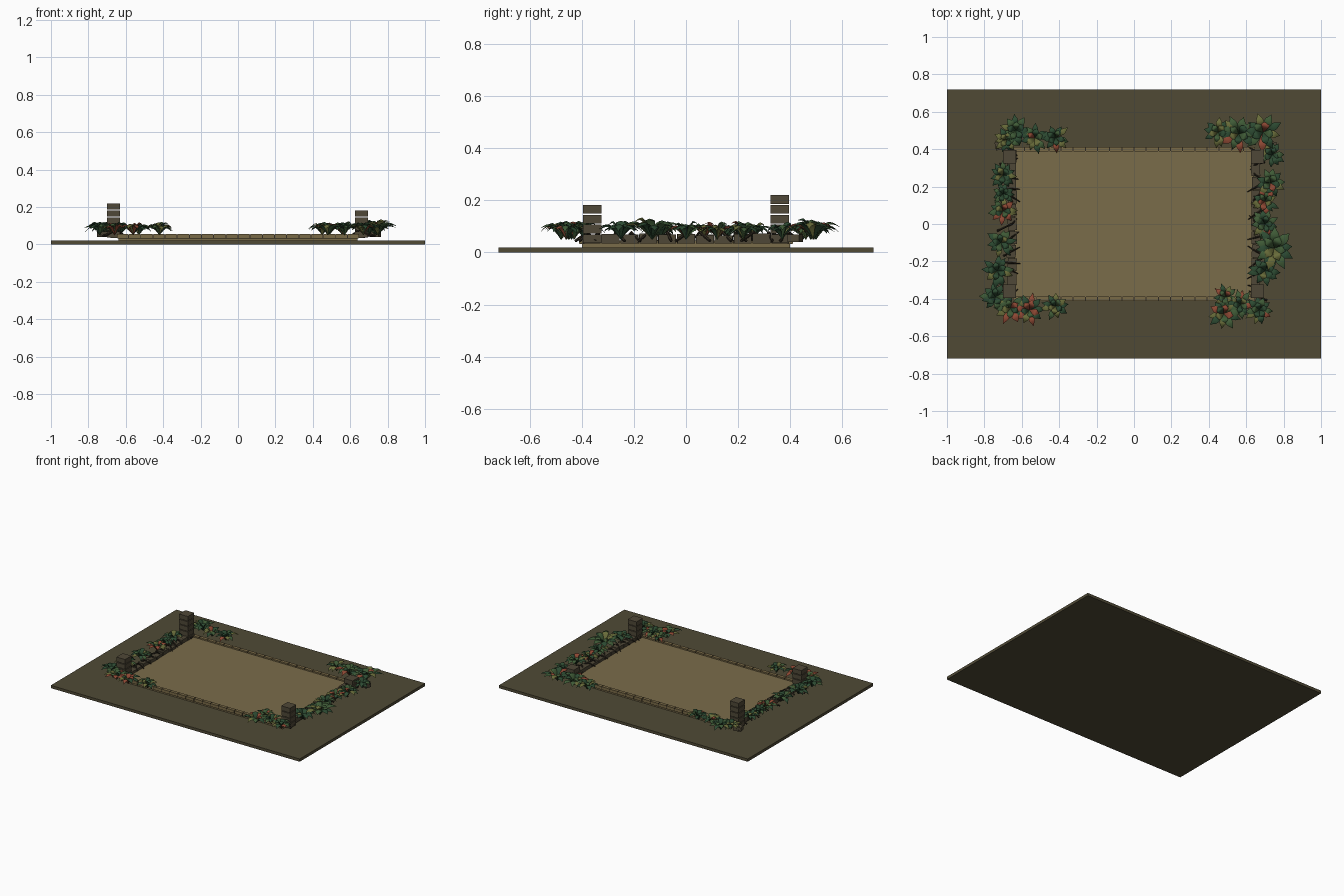
import bpy, bmesh, math, random
from mathutils import Vector, Matrix

if "Cube" in bpy.data.objects:
    bpy.data.objects.remove(bpy.data.objects["Cube"])

random.seed(7)


def material(name, rgb):
    m = bpy.data.materials.new(name)
    m.diffuse_color = (*rgb, 1)
    m.use_nodes = True
    m.node_tree.nodes["Principled BSDF"].inputs["Base Color"].default_value = m.diffuse_color
    return m


EARTH = material("dark earth", (0.080, 0.068, 0.036))
SAND = material("sandy floor", (0.195, 0.150, 0.068))
CURB = material("curb tan", (0.190, 0.142, 0.062))
STONE = material("old stone", (0.078, 0.064, 0.038))
WOOD = material("dark root", (0.030, 0.023, 0.014))
LEAVES = [material("deep green", (0.026, 0.070, 0.032)),
          material("leaf green", (0.050, 0.105, 0.038)),
          material("olive green", (0.140, 0.150, 0.042)),
          material("rust red", (0.270, 0.065, 0.034))]


def finish(name, bm, mats):
    me = bpy.data.meshes.new(name)
    bm.to_mesh(me)
    bm.free()
    for m in mats:
        me.materials.append(m)
    ob = bpy.data.objects.new(name, me)
    bpy.context.collection.objects.link(ob)
    return ob


def add_box(bm, centre, size, turn=0.0):
    mat = (Matrix.Translation(centre) @ Matrix.Rotation(turn, 4, 'Z')
           @ Matrix.Diagonal((*size, 1)))
    bmesh.ops.create_cube(bm, size=1, matrix=mat)


def add_rod(bm, a, b, r1, r2):
    a, b = Vector(a), Vector(b)
    d = b - a
    mat = Matrix.Translation((a + b) / 2) @ d.to_track_quat('Z', 'Y').to_matrix().to_4x4()
    bmesh.ops.create_cone(bm, cap_ends=True, segments=5, radius1=r1, radius2=r2,
                          depth=d.length, matrix=mat)


def add_leaf(bm, root, angle, length, width, rise, droop, mat_id):
    """Pointed arching blade, creased along its midrib."""
    out = Vector((math.cos(angle), math.sin(angle), 0))
    side = Vector((-out.y, out.x, 0))
    steps = 7
    rows = []
    for i in range(steps + 1):
        t = i / steps
        z = rise * math.sin(min(t / 0.62, 1) * math.pi / 2)
        z -= droop * max(t - 0.5, 0) ** 2 * 4
        p = Vector(root) + out * length * t + Vector((0, 0, z))
        w = width * 0.5 * (0.10 + 0.90 * math.sin(math.pi * t ** 1.35)) * (1 - t ** 6)
        edge = Vector((0, 0, -w * 0.35))
        rows.append([bm.verts.new(q) for q in
                     (p - side * w + edge, p, p + side * w + edge)])
    for a, b in zip(rows, rows[1:]):
        for k in (0, 1):
            f = bm.faces.new((a[k], b[k], b[k + 1], a[k + 1]))
            f.material_index = mat_id
            f.smooth = True


# Ground slab and raised court floor
bm = bmesh.new()
add_box(bm, (0, 0, 0.01), (2, 1.44, 0.02))
finish("ground_slab", bm, [EARTH])
bm = bmesh.new()
add_box(bm, (0, 0, 0.033), (1.28, 0.80, 0.026))
finish("court_floor", bm, [SAND])

# Curb tiles with narrow dark joints along the front and back
bm = bmesh.new()
joints = bmesh.new()
count, pitch = 20, 0.065
for sy in (-1, 1):
    for i in range(count):
        x = (i - (count - 1) / 2) * pitch
        add_box(bm, (x, sy * 0.4, 0.0455), (pitch - 0.005, 0.024, 0.021))
    add_box(joints, (0, sy * 0.4, 0.043), (1.29, 0.020, 0.020))
finish("curb_tiles", bm, [CURB])
finish("curb_joints", joints, [WOOD])

# Uneven low stone walls along the sides
for side, sx in (("left", -1), ("right", 1)):
    bm = bmesh.new()
    n = 11
    for i in range(n):
        y = (i - (n - 1) / 2) * 0.0725
        h = random.uniform(0.028, 0.040)
        add_box(bm, (sx * 0.652 + random.uniform(-0.004, 0.004), y, 0.035 + h / 2),
                (0.048, 0.068, h), random.uniform(-0.05, 0.05))
    finish(side + "_wall", bm, [STONE])

# Corner pillars of separately stacked blocks, broken to different heights
PILLARS = {"back_left": (-0.665, 0.36, 5), "front_left": (-0.665, -0.36, 4),
           "front_right": (0.66, -0.36, 4), "back_right": (0.66, 0.36, 2)}
for name, (x, y, layers) in PILLARS.items():
    bm = bmesh.new()
    for i in range(layers):
        add_box(bm, (x, y, 0.0525 + i * 0.0378), (0.07, 0.072, 0.033))
    finish(name + "_pillar", bm, [STONE])

# Fallen blocks beside two pillars
bm = bmesh.new()
add_box(bm, (-0.715, 0.42, 0.055), (0.055, 0.045, 0.03), 0.2)
add_box(bm, (0.735, 0.42, 0.055), (0.05, 0.045, 0.03), -0.3)
add_box(bm, (-0.72, -0.30, 0.055), (0.05, 0.05, 0.03), 0.4)
finish("fallen_blocks", bm, [STONE])

# Roots straggling across the walls
bm = bmesh.new()
for sx in (-1, 1):
    for i in range(13):
        y = -0.39 + i * 0.065 + random.uniform(-0.015, 0.015)
        dy = random.uniform(-0.05, 0.05)
        mid = (sx * 0.65, y, 0.078)
        add_rod(bm, (sx * random.uniform(0.69, 0.74), y - dy, 0.045), mid, 0.006, 0.005)
        add_rod(bm, mid, (sx * random.uniform(0.605, 0.63), y + dy * 0.7, 0.052),
                0.005, 0.002)
finish("wall_roots", bm, [WOOD])

# Leafy plants: x, y, spread, red leaf chance
PLANTS = {
    "back_left": [(-0.63, 0.50, 0.085, 0), (-0.53, 0.46, 0.08, .05),
                  (-0.42, 0.46, 0.08, .05), (-0.68, 0.45, 0.07, 0)],
    "left_side": [(-0.70, 0.26, 0.075, 0), (-0.70, 0.16, 0.065, 0), (-0.70, 0.07, 0.075, .25),
                  (-0.71, -0.10, 0.08, 0), (-0.73, -0.25, 0.085, 0)],
    "front_left": [(-0.74, -0.39, 0.085, .05), (-0.66, -0.45, 0.085, .2),
                   (-0.56, -0.46, 0.085, .3), (-0.42, -0.44, 0.075, .05)],
    "back_right": [(0.45, 0.49, 0.085, .05), (0.56, 0.48, 0.10, .1),
                   (0.69, 0.49, 0.105, .12), (0.74, 0.37, 0.075, .05)],
    "right_side": [(0.73, 0.22, 0.085, .05), (0.70, 0.12, 0.075, .25),
                   (0.70, 0.00, 0.08, .05), (0.75, -0.13, 0.115, 0), (0.70, -0.25, 0.09, 0)],
    "front_right": [(0.49, -0.39, 0.07, .15), (0.48, -0.48, 0.09, .25),
                    (0.57, -0.43, 0.075, .1), (0.67, -0.46, 0.08, .05)],
}
for place, plants in PLANTS.items():
    bm = bmesh.new()
    for x, y, r, red in plants:
        root_z = 0.05
        n = random.randint(9, 11)
        start = random.uniform(0, 6.28)
        tone = random.choice((0.15, 0.2, 0.4))
        for ring, (num, reach, lift) in enumerate(((n, 1.0, 0.85), (5, 0.62, 1.0))):
            for k in range(num):
                pick = random.random()
                if pick < red:
                    mid = 3
                elif pick < red + tone * 0.8:
                    mid = 2
                else:
                    mid = random.choice((0, 0, 1))
                a = start + ring * 0.4 + k * math.tau / num + random.uniform(-0.2, 0.2)
                size = r * reach * random.uniform(0.85, 1.12)
                rise = (0.038 + r * 0.38) * lift * random.uniform(0.8, 1.05)
                add_leaf(bm, (x, y, root_z), a, size, r * random.uniform(0.38, 0.48),
                         rise, random.uniform(0.015, 0.032) * reach, mid)
    finish(place + "_foliage", bm, LEAVES)
